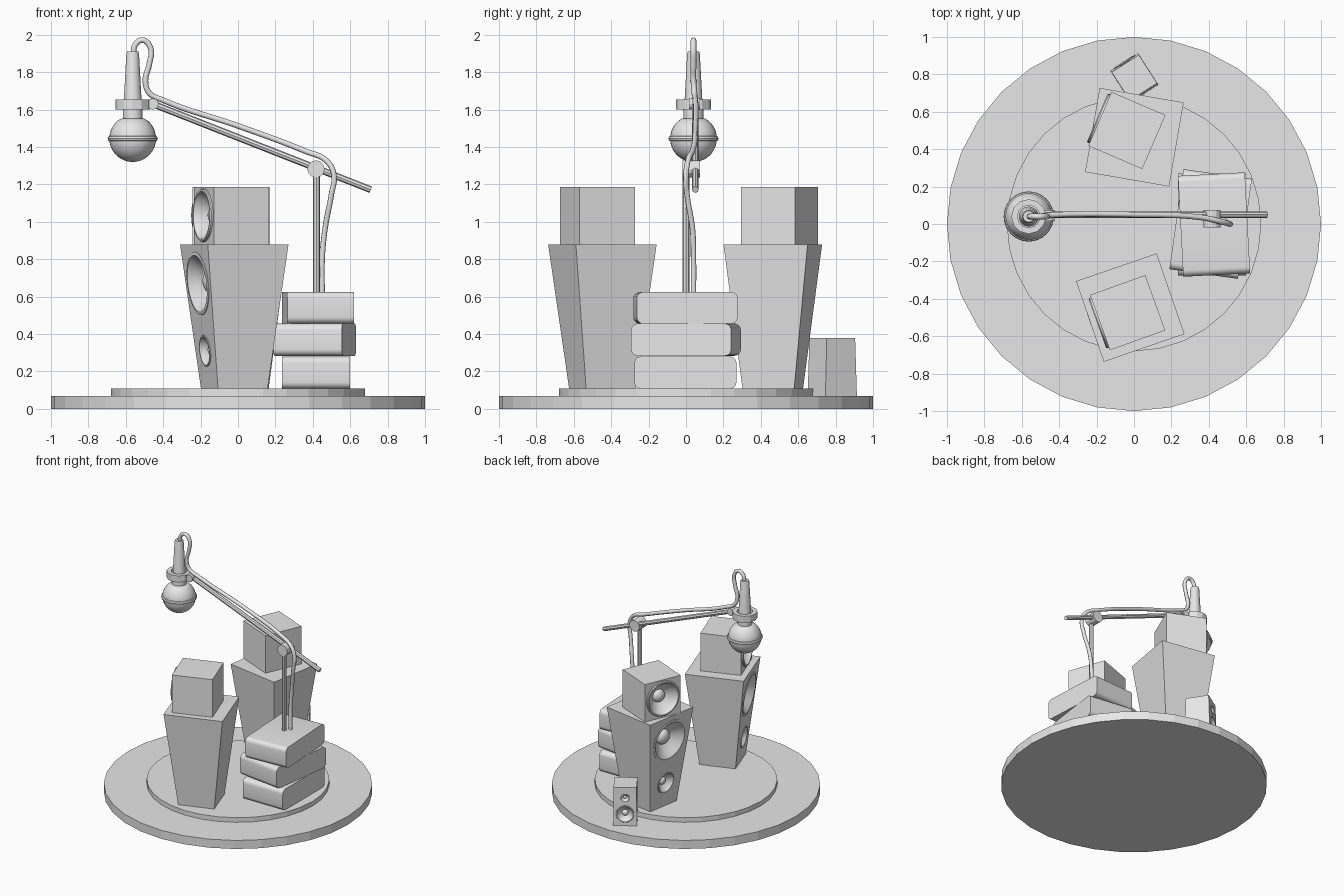
import bpy, bmesh, math
from mathutils import Matrix, Vector

if "Cube" in bpy.data.objects:
    bpy.data.objects.remove(bpy.data.objects["Cube"])

grey = bpy.data.materials.new("plain_grey")
grey.diffuse_color = (0.8, 0.8, 0.8, 1)
grey.use_nodes = True
grey.node_tree.nodes["Principled BSDF"].inputs["Base Color"].default_value = grey.diffuse_color
T, R = Matrix.Translation, Matrix.Rotation
rad = math.radians


def finish(name, bm, mat=Matrix(), smooth=False):
    bmesh.ops.recalc_face_normals(bm, faces=bm.faces)
    me = bpy.data.meshes.new(name)
    bm.to_mesh(me)
    bm.free()
    me.materials.append(grey)
    ob = bpy.data.objects.new(name, me)
    bpy.context.collection.objects.link(ob)
    ob.matrix_world = mat
    if smooth:
        bpy.ops.object.select_all(action='DESELECT')
        ob.select_set(True)
        bpy.context.view_layer.objects.active = ob
        bpy.ops.object.shade_smooth_by_angle(angle=rad(35))
    return ob


def lathe(name, profile, seg, mat=Matrix(), smooth=True, closed=False):
    """Turn (radius, height) points around local z."""
    bm = bmesh.new()
    rings = []
    for r, h in profile:
        if r < 1e-6:
            rings.append([bm.verts.new((0, 0, h))] * seg)
        else:
            rings.append([bm.verts.new((r * math.cos(2 * math.pi * i / seg),
                                        r * math.sin(2 * math.pi * i / seg), h)) for i in range(seg)])
    pairs = list(zip(rings, rings[1:])) + ([(rings[-1], rings[0])] if closed else [])
    for a, b in pairs:
        for i in range(seg):
            j = (i + 1) % seg
            vs = list(dict.fromkeys((a[i], a[j], b[j], b[i])))
            if len(vs) > 2:
                bm.faces.new(vs)
    return finish(name, bm, mat, smooth)


def rod(name, a, b, r, seg=8, smooth=False):
    a, b = Vector(a), Vector(b)
    d = b - a
    mat = T(a) @ d.to_track_quat('Z', 'Y').to_matrix().to_4x4()
    return lathe(name, [(0, 0), (r, 0), (r, d.length), (0, d.length)], seg, mat, smooth)


def box(name, bottom, top, z0, z1, mat, bevel=0):
    """Box or tapered box; bottom and top are (x size, y size)."""
    bm = bmesh.new()
    bmesh.ops.create_cube(bm, size=1)
    for v in bm.verts:
        s = top if v.co.z > 0 else bottom
        v.co = (v.co.x * s[0], v.co.y * s[1], z1 if v.co.z > 0 else z0)
    if bevel:  # round only the edges running along local x
        es = [e for e in bm.edges if abs(e.verts[0].co.x - e.verts[1].co.x) > 0.1]
        bmesh.ops.bevel(bm, geom=es, offset=bevel, segments=5, profile=0.5, affect='EDGES')
    return finish(name, bm, mat, bool(bevel))


def driver(cabinet, name, dist, z, r, tilt=0, lip=0.012, y=0):
    """Cut a round hole in the cabinet front (local -x) and fit a cone with a dome."""
    mat = cabinet.matrix_world @ T((-dist, y, z)) @ R(rad(-90) - tilt, 4, 'Y')
    cut = lathe(name + "_cutter", [(0, -.5 * r), (.93 * r, -.5 * r), (.93 * r, .06), (0, .06)], 32, mat, False)
    cut.hide_render = True
    mod = cabinet.modifiers.new("hole", 'BOOLEAN')
    mod.operation, mod.solver, mod.object = 'DIFFERENCE', 'EXACT', cut
    bpy.context.view_layer.objects.active = cabinet
    bpy.ops.object.modifier_apply(modifier=mod.name)
    bpy.data.objects.remove(cut)
    prof = [(r, -.004), (r, lip * .6), (.97 * r, lip), (.9 * r, lip), (.86 * r, 0),
            (.7 * r, -.16 * r), (.52 * r, -.32 * r), (.36 * r, -.42 * r)]
    prof += [(.36 * r * math.cos(t), (-.42 + .24 * math.sin(t)) * r)
             for t in (rad(20), rad(40), rad(60), rad(78))] + [(0, -.18 * r)]
    lathe(name, prof, 32, mat)


# Round stage in two steps
lathe("stage_base", [(0, 0), (1, 0), (1, .07), (0, .07)], 32, smooth=False)
lathe("stage_step", [(0, .07), (.68, .07), (.68, .108), (0, .108)], 32, smooth=False)

# Two tall speakers, each with a smaller box on top
z0, z1, b0, b1 = .108, .878, .28, .456
tilt = math.atan2((b1 - b0) / 2, z1 - z0)
for side, c, rot, hc, hrot in (("back", (.002, .464, 0), -9.8, (-.038, .5, 0), -23.3),
                               ("front", (-.02, -.447, 0), 19, (-.034, -.474, 0), 19.8)):
    cab = box(side + "_speaker_cabinet", (b0, b0), (b1, b1), z0, z1, T(c) @ R(rad(rot), 4, 'Z'))
    for part, z, r in (("woofer", .67, .17), ("midrange", .31, .085)):
        d = b0 / 2 + (z - z0) * math.tan(tilt)
        driver(cab, f"{side}_speaker_{part}", d, z, r, tilt, .006)
    head = box(side + "_speaker_top_box", (.314, .314), (.314, .314), z1, 1.187, T(hc) @ R(rad(hrot), 4, 'Z'))
    driver(head, side + "_speaker_top_cone", .157, 1.035, .142, 0, .015)

# Small monitor speaker behind the back speaker
mon = box("small_monitor_cabinet", (.2, .176), (.18, .172), .07, .38,
          T((.002, .782, 0)) @ R(rad(-57.3), 4, 'Z'))
driver(mon, "small_monitor_woofer", .097, .165, .068, rad(-1.85), .005)
driver(mon, "small_monitor_tweeter", .0925, .295, .033, rad(-1.85), .004)

# Stack of three rounded cases
for name, size, z0, z1, c, rot in (("bottom_case", (.363, .545), .108, .28, (.418, -.003, 0), 0),
                                   ("middle_case", (.37, .54), .284, .456, (.41, 0, 0), -8),
                                   ("top_case", (.358, .54), .456, .625, (.428, -.003, 0), 3)):
    box(name, size, size, z0, z1, T(c) @ R(rad(rot), 4, 'Z'), .035)

# Microphone stand
rod("stand_pole", (.42, 0, .6), (.42, 0, 1.28), .018)
rod("stand_clutch", (.417, -.02, 1.283), (.417, .075, 1.283), .046, 12)
rod("stand_boom", (.71, .05, 1.172), (-.455, .05, 1.63), .018)
rod("boom_joint", (-.455, .015, 1.63), (-.455, .075, 1.63), .03, 12)

# Microphone
mic = T((-.563, .04, 0))
lathe("mic_mount_ring", [(.06, 1.602), (.093, 1.602), (.093, 1.655), (.06, 1.655)], 12, mic, False, True)
lathe("mic_handle", [(0, 1.54), (.053, 1.54), (.053, 1.61), (.048, 1.64), (.034, 1.895),
                     (.03, 1.91), (0, 1.91)], 24, mic)
globe = [(.125 * math.cos(rad(a)), 1.445 + .125 * math.sin(rad(a))) for a in range(-80, 56, 10)]
lathe("mic_head", [(0, 1.32)] + globe + [(.062, 1.552), (0, 1.552)], 32, mic)
lathe("mic_head_band", [(.12, 1.43), (.13, 1.434), (.134, 1.445), (.13, 1.456), (.12, 1.46)], 32, mic, True, True)

# Cable from the microphone along the boom and down the pole
path = [(-.56, .04, 1.9), (-.55, .04, 1.945), (-.51, .04, 1.972), (-.468, .04, 1.93), (-.475, .04, 1.84),
        (-.495, .04, 1.755), (-.475, .045, 1.69), (-.40, .05, 1.65), (0, .05, 1.513), (.36, .035, 1.378),
        (.475, .01, 1.325), (.513, 0, 1.25), (.5, .005, 1.15), (.465, .035, .96), (.45, .04, .8), (.45, .04, .61)]
cu = bpy.data.curves.new("mic_cable", 'CURVE')
cu.dimensions = '3D'
cu.bevel_depth, cu.bevel_resolution, cu.use_fill_caps, cu.resolution_u = .015, 2, True, 6
sp = cu.splines.new('BEZIER')
sp.bezier_points.add(len(path) - 1)
for p, co in zip(sp.bezier_points, path):
    p.co = co
    p.handle_left_type = p.handle_right_type = 'AUTO'
cu.materials.append(grey)
bpy.context.collection.objects.link(bpy.data.objects.new("mic_cable", cu))
